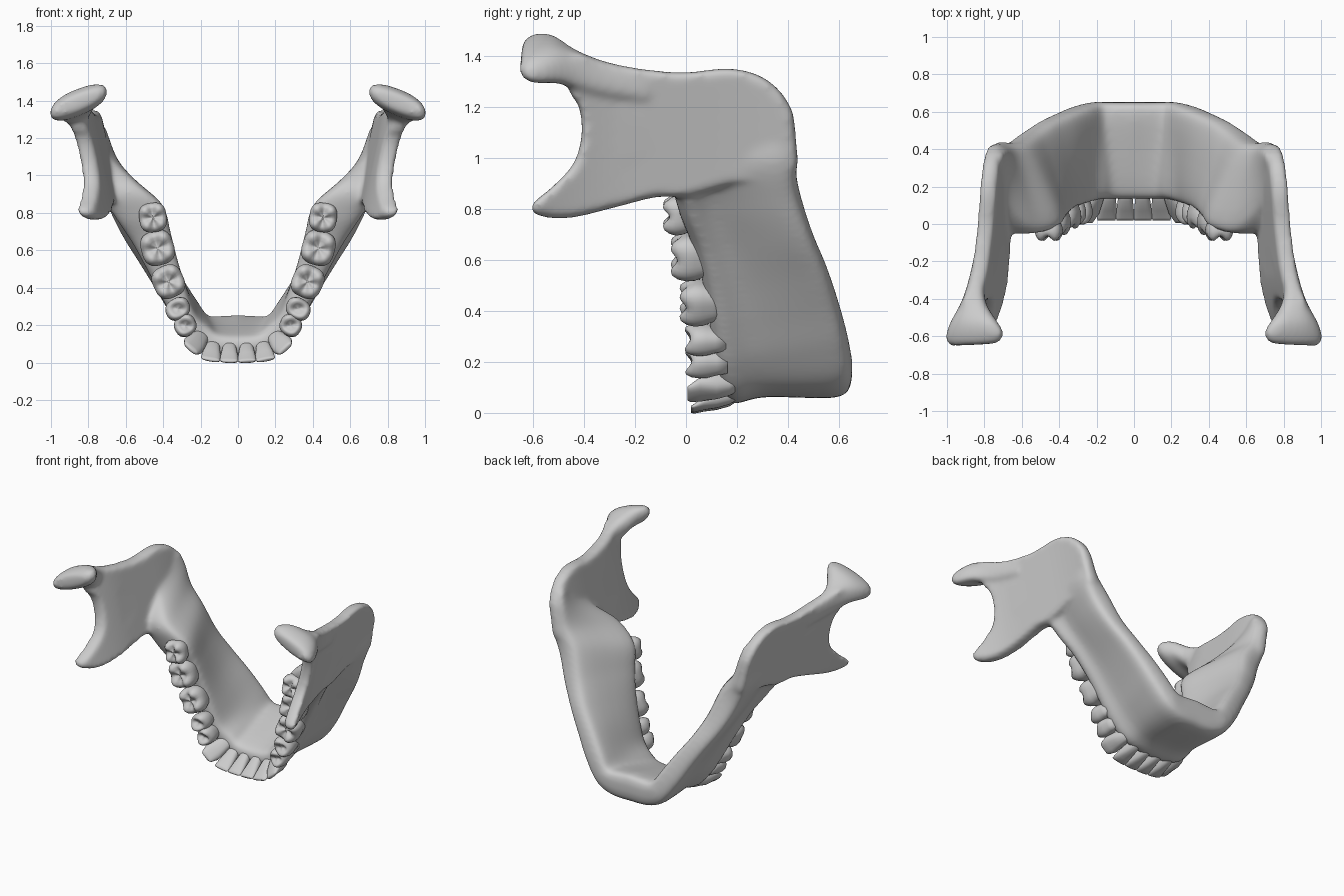
import bpy, bmesh, math
from mathutils import Vector

if "Cube" in bpy.data.objects:
    bpy.data.objects.remove(bpy.data.objects["Cube"])


def spline(pts, n, closed=False):
    """Catmull-Rom through tuples of any length."""
    out, c = [], len(pts)
    get = (lambda i: pts[i % c]) if closed else (lambda i: pts[max(0, min(c - 1, i))])
    for i in range(c if closed else c - 1):
        a, b, d, e = get(i - 1), get(i), get(i + 1), get(i + 2)
        for k in range(n):
            t = k / n
            out.append(tuple(0.5 * (2*q + (r - p)*t + (2*p - 5*q + 4*r - s)*t*t
                                    + (3*q - p - 3*r + s)*t**3)
                             for p, q, r, s in zip(a, b, d, e)))
    if not closed:
        out.append(pts[-1])
    return out


def loft(bm, rings):
    """Skin equal-length rings and cap both ends."""
    vs = [[bm.verts.new(p) for p in r] for r in rings]
    n = len(vs[0])
    fs = [bm.faces.new((a[i], a[(i + 1) % n], b[(i + 1) % n], b[i]))
          for a, b in zip(vs, vs[1:]) for i in range(n)]
    fs += [bm.faces.new(vs[0][::-1]), bm.faces.new(vs[-1])]
    bmesh.ops.recalc_face_normals(bm, faces=fs)
    return fs


def finish(bm, name):
    me = bpy.data.meshes.new(name)
    bm.to_mesh(me)
    bm.free()
    ob = bpy.data.objects.new(name, me)
    bpy.context.collection.objects.link(ob)
    for p in me.polygons:
        p.use_smooth = True
    m = ob.modifiers.new("Mirror", 'MIRROR')
    m.use_mirror_merge = False
    return ob


bone = bmesh.new()

# Ramus plate with coronoid point and notch, outline in yz, rounded rim
outline = [(-.45, 1.41), (-.32, 1.375), (-.15, 1.345), (0, 1.335), (.18, 1.35), (.32, 1.305), (.41, 1.20),
           (.43, 1.08), (.42, .93), (.2, .90), (.02, .85), (-.12, .845), (-.28, .805), (-.45, .765),
           (-.57, .77), (-.61, .81), (-.52, .89), (-.44, .98), (-.41, 1.09), (-.42, 1.2), (-.46, 1.27)]
rim = spline(outline, 4, True)
plate = [[(side, -.05 + (y + .05)*k, 1.08 + (z - 1.08)*k) for y, z in rim]
         for side, k in ((-.045, .955), (-.022, 1), (.022, 1), (.045, .955))]
fs = loft(bone, plate)
caps = bmesh.ops.triangulate(bone, faces=fs[-2:])
inner = [e for e in caps['edges'] if e.calc_length() > .1]
bmesh.ops.subdivide_edges(bone, edges=inner, cuts=4)
bmesh.ops.triangulate(bone, faces=bone.faces[:])
for v in bone.verts:      # lean and flare the plate
    y, z = v.co.y, v.co.z
    v.co.x += .69 + .22*(z - .85) - .1*y + .5*max(0, -y - .2)**2 + .25*max(0, y - .1)**2

# Jaw body: stations = top outer xz, top inner xz, bottom outer xz, bottom inner xz, y top, y bottom
stations = [
    (-.02, .04, -.02, .14, -.02, .065, -.02, .27, .14, .645),
    (.11, .045, .10, .15, .14, .07, .12, .26, .14, .645),
    (.21, .075, .15, .19, .26, .13, .17, .265, .14, .645),
    (.30, .17, .22, .25, .36, .26, .225, .35, .12, .625),
    (.38, .31, .265, .37, .445, .40, .31, .47, .10, .59),
    (.46, .47, .305, .52, .535, .54, .41, .60, .075, .545),
    (.55, .64, .34, .68, .625, .68, .49, .74, .03, .487),
    (.645, .78, .38, .83, .70, .84, .56, .92, -.025, .435),
    (.735, .92, .52, .95, .76, 1.0, .64, 1.04, -.04, .42),
    (.755, 1.07, .67, 1.08, .755, 1.15, .675, 1.17, .08, .40),
    (.77, 1.2, .74, 1.2, .75, 1.25, .70, 1.26, .15, .37),
]
section = spline([(-.06, .1), (.1, .3), (.02, .65), (0, .9), (.2, 1), (.8, 1), (1, .88),
                  (1.03, .5), (1, .12), (.8, 0), (.2, 0)], 3, True)
rings = []
for a in spline(stations, 5):
    ring = []
    for u, v in section:
        top = Vector((a[0] + (a[2] - a[0])*u, a[1] + (a[3] - a[1])*u))
        bot = Vector((a[4] + (a[6] - a[4])*u, a[5] + (a[7] - a[5])*u))
        p = top.lerp(bot, v)
        ring.append((p.x, a[8] + (a[9] - a[8])*v, p.y))
    rings.append(ring)
loft(bone, rings)

# Condyle and neck: y, centre x, centre z, half width, half height, tilt
neck = [(-.15, .82, 1.28, .03, .06, 0), (-.32, .845, 1.31, .045, .07, 0),
        (-.43, .86, 1.345, .07, .075, -.15), (-.52, .86, 1.385, .12, .075, -.36),
        (-.59, .852, 1.39, .153, .07, -.38), (-.635, .855, 1.39, .145, .05, -.38),
        (-.65, .86, 1.39, .12, .03, -.38)]
rings = []
for y, cx, cz, w, h, tilt in spline(neck, 3):
    ring = []
    for i in range(24):
        t = math.tau * i / 24
        c, s = math.cos(t), math.sin(t)
        dx = w * math.copysign(abs(c)**.75, c)
        ring.append((cx + dx, y + .1*max(0, -dx), cz + h*math.copysign(abs(s)**.75, s) + tilt*dx))
    rings.append(ring)
loft(bone, rings)

jaw = finish(bone, "jaw_bone")
rm = jaw.modifiers.new("Fuse", 'REMESH')
rm.mode = 'VOXEL'
rm.voxel_size = .013
rm.use_smooth_shade = True
sm = jaw.modifiers.new("Soften", 'SMOOTH')
sm.factor, sm.iterations = .5, 14


def tooth(name, x, z, deg, along, across, ytop, ygum, cusps=4, depth=.025):
    """Grinding tooth: bulging crown with a dished, cusped top facing -y."""
    bm = bmesh.new()
    a, n = math.radians(deg), 32
    prof = [(.70, 1.35), (.82, 1.0), (.97, .7), (1, .45), (.93, .2), (.78, .03),
            (.6, 0), (.42, .1), (.2, .2), (.04, .23)]
    rings = []
    for r, h in prof:
        ring = []
        top = max(0, 1 - h / .5) if r > .5 else r / .5
        for i in range(n):
            t = math.tau * i / n
            lobe = math.cos(cusps * (t - math.pi / 4))
            c, s = math.cos(t), math.sin(t)
            q = (abs(c)**2.4 + abs(s)**2.4)**(-1 / 2.4) * (1 + .025*lobe)
            u, v = r*q*c*along/2, r*q*s*across/2
            y = ytop + (ygum - ytop)*h + depth*.5*top*(1 - lobe)
            ring.append((x + u*math.cos(a) - v*math.sin(a), y, z + u*math.sin(a) + v*math.cos(a)))
        rings.append(ring)
    loft(bm, rings)
    finish(bm, name)


def front_tooth(name, x, z, deg, width, ytop, point=0):
    """Cutting tooth: wide thin edge, thick base leaning back."""
    bm = bmesh.new()
    a, n = math.radians(deg), 24
    # level y, width factor, depth, offset inward
    prof = [(.22, .6, .06, .1), (.17, .75, .095, .085), (.12, .88, .085, .066),
            (ytop + .05, 1, .05, .042), (ytop + .012, 1.03 - point, .026, .022),
            (ytop, .97 - point*1.3, .014, .02)]
    rings = []
    for y, wf, d, off in prof:
        ring = []
        for i in range(n):
            t = math.tau * i / n
            c, s = math.cos(t), math.sin(t)
            u = math.copysign(abs(c)**.7, c) * width * wf / 2
            v = off - .05 + s * d / 2 * (1 + point)
            ring.append((x + u*math.cos(a) - v*math.sin(a), y, z + u*math.sin(a) + v*math.cos(a)))
        rings.append(ring)
    loft(bm, rings)
    finish(bm, name)


# Teeth from front to back
front_tooth("central_incisor", .047, .038, 2, .094, .02)
front_tooth("lateral_incisor", .142, .046, 10, .1, .02)
front_tooth("canine", .232, .098, 42, .12, .005, .25)
tooth("first_premolar", .282, .198, 58, .115, .12, -.003, .12, 2, .025)
tooth("second_premolar", .322, .287, 62, .115, .135, -.005, .115, 2, .022)
tooth("first_molar", .372, .432, 66, .18, .17, -.025, .105)
tooth("second_molar", .43, .612, 74, .19, .18, -.06, .075)
tooth("third_molar", .455, .775, 82, .16, .15, -.09, .015)
